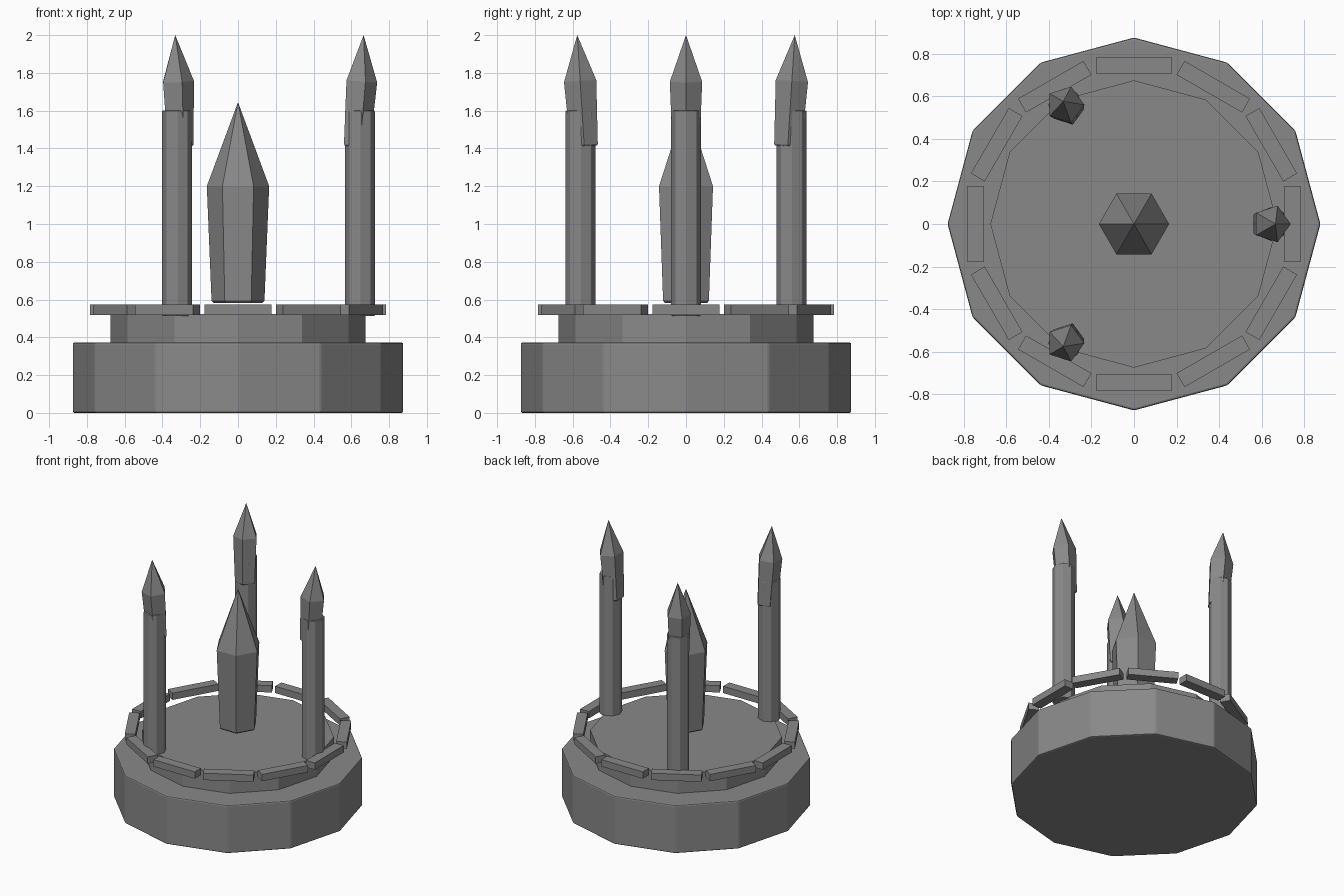
import bpy, bmesh, math
from mathutils import Matrix, Vector

if "Cube" in bpy.data.objects:
    bpy.data.objects.remove(bpy.data.objects["Cube"])

stone = bpy.data.materials.new("grey_stone")
stone.diffuse_color = (0.25, 0.25, 0.25, 1)
stone.use_nodes = True
stone.node_tree.nodes["Principled BSDF"].inputs["Base Color"].default_value = stone.diffuse_color


def make_object(name, bm, bevel=0):
    bmesh.ops.recalc_face_normals(bm, faces=bm.faces)
    mesh = bpy.data.meshes.new(name)
    bm.to_mesh(mesh)
    bm.free()
    mesh.materials.append(stone)
    ob = bpy.data.objects.new(name, mesh)
    bpy.context.collection.objects.link(ob)
    if bevel:
        mod = ob.modifiers.new("soft_edges", 'BEVEL')
        mod.width = bevel
        mod.segments = 2
        mod.limit_method = 'ANGLE'
        mod.angle_limit = math.radians(20)
    return ob


def lathe(name, sides, profile, bevel=0):
    """Faceted solid from (radius, height) pairs; radius 0 makes a point."""
    bm = bmesh.new()
    rings = []
    for r, z in profile:
        n = sides if r else 1
        rings.append([bm.verts.new((r * math.cos(math.tau * i / sides),
                                    r * math.sin(math.tau * i / sides), z))
                      for i in range(n)])
    for a, b in zip(rings, rings[1:]):
        for i in range(sides):
            j = (i + 1) % sides
            if len(b) == 1:
                bm.faces.new((a[i], a[j], b[0]))
            else:
                bm.faces.new((a[i], a[j], b[j], b[i]))
    for ring in (rings[0], rings[-1]):
        if len(ring) > 1:
            bm.faces.new(ring)
    return make_object(name, bm, bevel)


# Stepped twelve-sided pedestal
lathe("base", 12, [(0.876, 0), (0.876, 0.373)], 0.01)
lathe("upper_step", 12, [(0.675, 0.37), (0.675, 0.523)])

# Floating central crystal
lathe("central_crystal", 6, [(0.13, 0.583), (0.14, 0.593), (0.165, 1.2), (0, 1.645)])

# Ring of separate blocks
for k in range(12):
    bm = bmesh.new()
    bmesh.ops.create_cube(bm, size=1)
    bmesh.ops.scale(bm, vec=(0.075, 0.355, 0.053), verts=bm.verts)
    bmesh.ops.translate(bm, vec=(0.745, 0, 0.546), verts=bm.verts)
    bmesh.ops.rotate(bm, cent=(0, 0, 0), verts=bm.verts,
                     matrix=Matrix.Rotation(math.tau * k / 12, 3, 'Z'))
    make_object(f"ring_block_{k + 1}", bm)

# Three pillars, each with a crystal leaning outwards
for k in range(3):
    angle = math.tau * k / 3
    out = Vector((math.cos(angle), math.sin(angle), 0))
    pillar = lathe(f"pillar_{k + 1}", 8, [(0.08, 0.513), (0.08, 1.6)], 0.004)
    pillar.location = out * 0.645
    tip = lathe(f"pillar_crystal_{k + 1}", 5,
                [(0.07, -0.345), (0.076, -0.338), (0.09, 0), (0, 0.246)])
    tip.location = out * 0.647 + Vector((0, 0, 1.755))
    tip.rotation_mode = 'QUATERNION'
    axis = Vector((-out.y, out.x, 0))
    tip.rotation_quaternion = Matrix.Rotation(0.073, 3, axis).to_quaternion()
